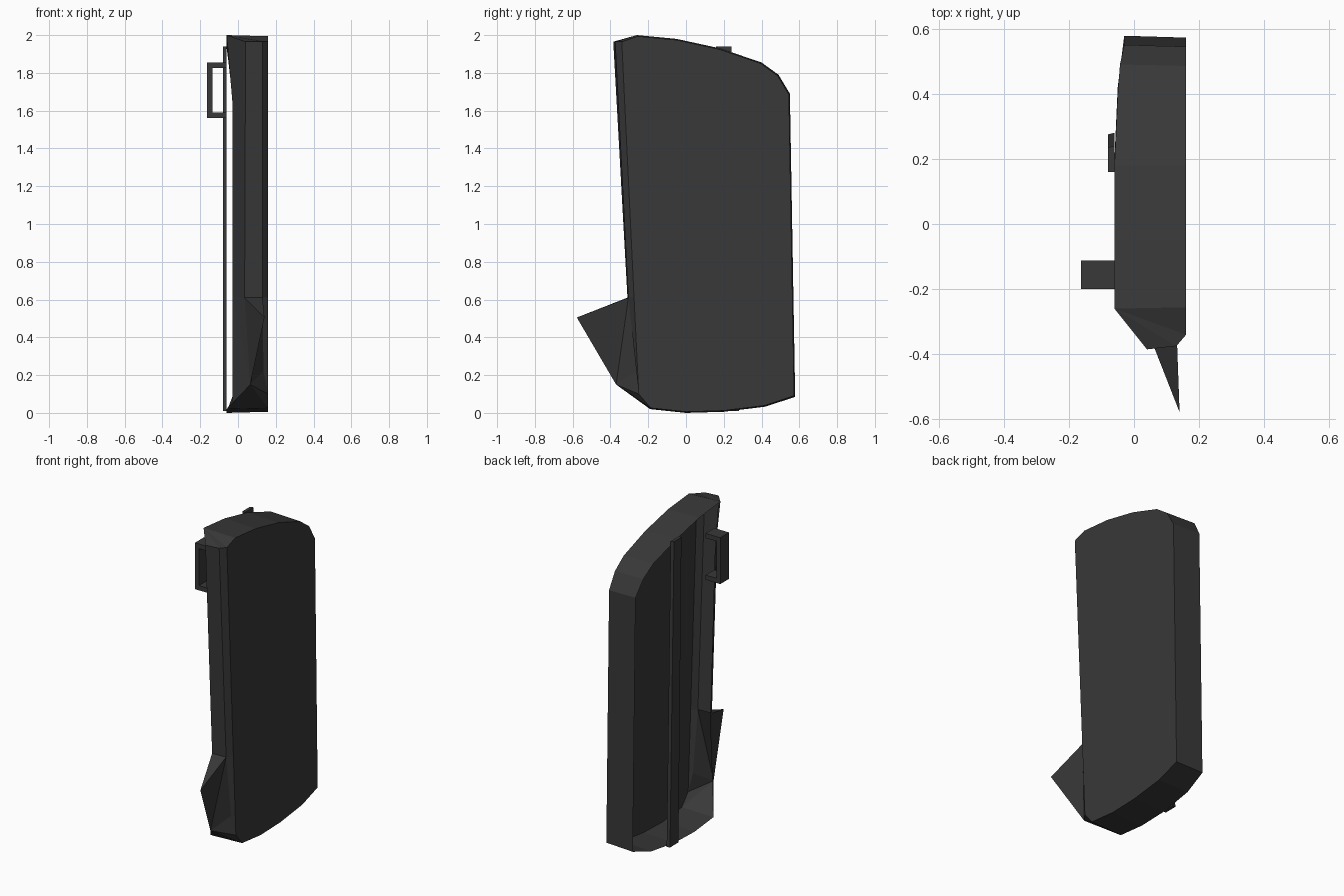
import bpy
import bmesh

cube = bpy.data.objects.get("Cube")
if cube:
    bpy.data.objects.remove(cube, do_unlink=True)

mat = bpy.data.materials.new("charcoal_grey")
mat.use_nodes = True
colour = (0.04, 0.04, 0.04, 1.0)
mat.diffuse_color = colour
mat.node_tree.nodes["Principled BSDF"].inputs["Base Color"].default_value = colour


def finish(name, bm):
    mesh = bpy.data.meshes.new(name)
    bm.to_mesh(mesh)
    bm.free()
    mesh.materials.append(mat)
    obj = bpy.data.objects.new(name, mesh)
    bpy.context.collection.objects.link(obj)
    return obj


def prism(name, profile_a, profile_b):
    """Solid between two matching rings of points."""
    bm = bmesh.new()
    a = [bm.verts.new(p) for p in profile_a]
    b = [bm.verts.new(p) for p in profile_b]
    n = len(a)
    bm.faces.new(a)
    bm.faces.new(b)
    for i in range(n):
        j = (i + 1) % n
        bm.faces.new((a[i], a[j], b[j], b[i]))
    bmesh.ops.recalc_face_normals(bm, faces=bm.faces)
    return finish(name, bm)


# --- Open tray shell: flat panel, rim wall, folded front and fin ---
# rim stations from top front, over the back, to bottom front: y, z, rim x
RIM = [(-0.26, 2.0, -0.06), (-0.05, 1.98, -0.06), (0.18, 1.93, -0.06),
       (0.40, 1.855, -0.05), (0.49, 1.79, -0.043), (0.55, 1.69, -0.03),
       (0.578, 0.085, -0.03), (0.42, 0.033, -0.05), (0.2, 0.006, -0.06),
       (0.0, 0.0, -0.06), (-0.19, 0.02, -0.06)]
bm = bmesh.new()


def vert(x, y, z):
    return bm.verts.new((x, y, z))


outer = [vert(x, y, z) for y, z, x in RIM]
inner = [vert(0.16, 0.1 + (y - 0.1) * 0.988, 1 + (z - 1) * 0.994) for y, z, x in RIM]
for i in range(len(RIM) - 1):
    bm.faces.new((outer[i], outer[i + 1], inner[i + 1], inner[i]))

# front columns: panel edge, right fold, left fold, lip edge
p_top, p_mid, p_low = vert(0.16, -0.34, 1.965), vert(0.16, -0.275, 0.61), vert(0.16, -0.25, 0.10)
q_top, q_mid = vert(0.13, -0.375, 1.965), vert(0.13, -0.305, 0.61)
r_top, r_mid = vert(0.04, -0.385, 1.965), vert(0.035, -0.31, 0.61)
l_high, l_mid, l_low = vert(-0.03, -0.245, 1.65), vert(-0.03, -0.20, 0.61), vert(-0.03, -0.23, 0.06)
tip = vert(0.14, -0.578, 0.505)
keel = vert(0.065, -0.37, 0.15)
heel = vert(0.135, -0.262, 0.22)

for f in [
    inner + [p_low, p_mid, p_top],                  # flat panel
    (outer[0], inner[0], p_top), (outer[0], p_top, q_top),
    (outer[0], q_top, r_top),                       # top front corner
    (p_top, p_mid, q_mid, q_top), (q_top, q_mid, r_mid, r_top),
    (r_top, l_high, outer[0]), (r_top, r_mid, l_mid, l_high),
    (r_mid, q_mid, tip),                            # fin top
    (l_mid, r_mid, keel), (r_mid, tip, keel), (l_mid, keel, l_low),
    (q_mid, heel, keel), (q_mid, keel, tip),        # fin right side
    (q_mid, p_mid, p_low, heel),
    (heel, p_low, keel), (keel, p_low, inner[-1]),  # bottom front corner
    (keel, inner[-1], outer[-1]), (keel, outer[-1], l_low),
]:
    bm.faces.new(f)
bmesh.ops.recalc_face_normals(bm, faces=bm.faces)
bm.faces.ensure_lookup_table()
panel = max(bm.faces, key=lambda f: f.calc_area())
if panel.normal.x < 0:
    bmesh.ops.reverse_faces(bm, faces=bm.faces)
finish("tray_shell", bm)

# --- Slim strap bridging the open side ---
prism("strap",
      [(-0.08, 0.19, 0.01), (-0.06, 0.19, 0.01), (-0.06, 0.28, 0.01), (-0.08, 0.275, 0.01)],
      [(-0.08, 0.16, 1.94), (-0.06, 0.16, 1.94), (-0.06, 0.24, 1.94), (-0.08, 0.235, 1.94)])

# --- C-shaped clip ---
CLIP = [(-0.06, 1.56), (-0.163, 1.56), (-0.163, 1.855), (-0.06, 1.855),
        (-0.06, 1.825), (-0.135, 1.825), (-0.135, 1.59), (-0.06, 1.59)]
prism("clip", [(x, -0.2, z) for x, z in CLIP], [(x, -0.112, z) for x, z in CLIP])
